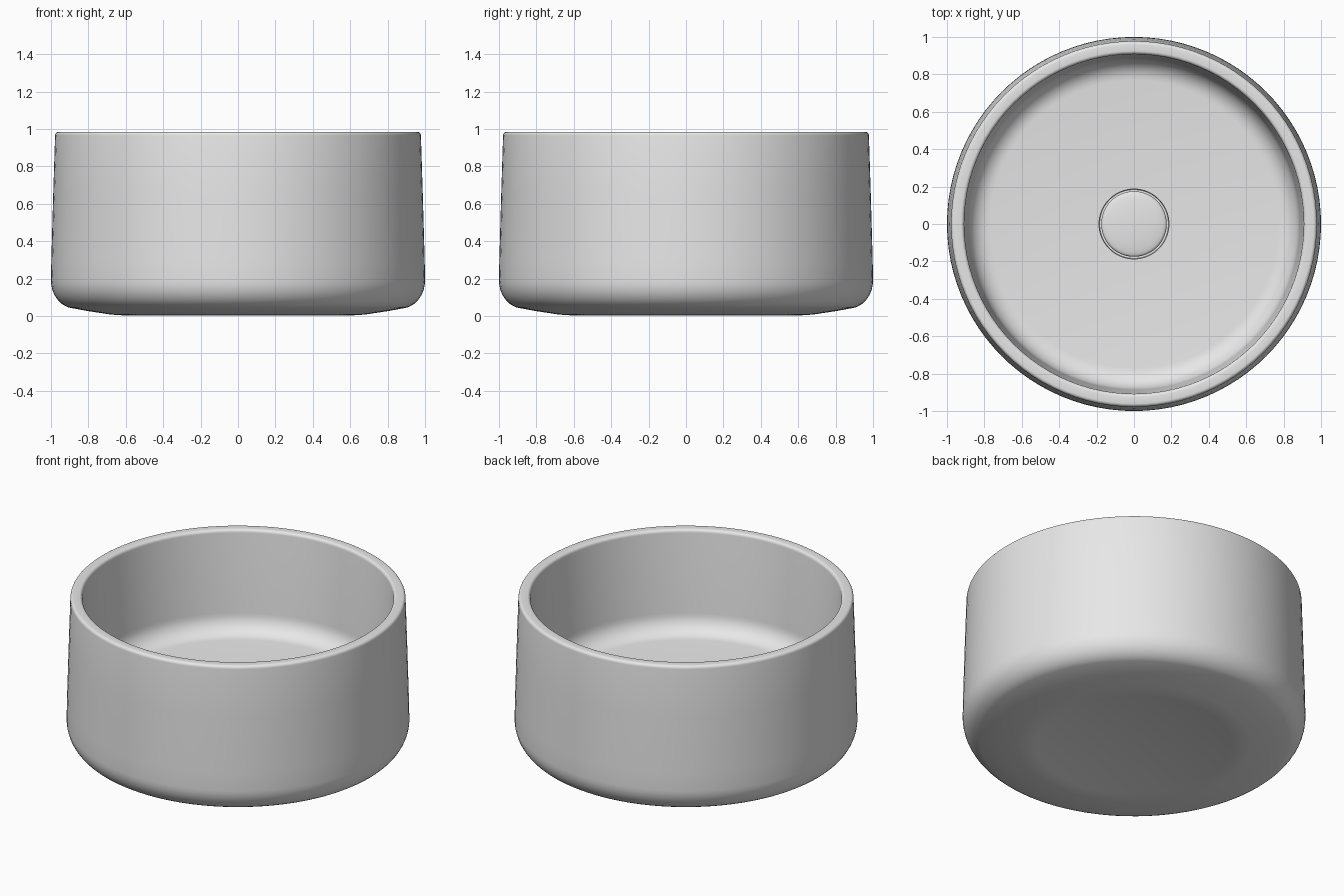
import bpy
import bmesh
import math

if "Cube" in bpy.data.objects:
    bpy.data.objects.remove(bpy.data.objects["Cube"])

SEGMENTS = 96

ceramic = bpy.data.materials.new("pale_grey_ceramic")
ceramic.use_nodes = True
GREY = (0.8, 0.8, 0.8, 1)
ceramic.diffuse_color = GREY
ceramic.node_tree.nodes["Principled BSDF"].inputs["Base Color"].default_value = GREY


def arc(cx, cz, rx, rz, start, end, steps=8):
    """Points on an elliptical arc, angles in degrees."""
    angles = [math.radians(start + (end - start) * i / steps) for i in range(steps + 1)]
    return [(cx + rx * math.cos(a), cz + rz * math.sin(a)) for a in angles]


def lathe(name, profile):
    """Spin a radius and height profile about the z axis."""
    bm = bmesh.new()
    verts = [bm.verts.new((r, 0, z)) for r, z in profile]
    edges = [bm.edges.new(pair) for pair in zip(verts, verts[1:])]
    bmesh.ops.spin(bm, geom=verts + edges, cent=(0, 0, 0), axis=(0, 0, 1),
                   angle=math.tau, steps=SEGMENTS, use_merge=True)
    bmesh.ops.remove_doubles(bm, verts=bm.verts, dist=0.0001)
    bmesh.ops.recalc_face_normals(bm, faces=bm.faces)
    mesh = bpy.data.meshes.new(name)
    bm.to_mesh(mesh)
    bm.free()
    obj = bpy.data.objects.new(name, mesh)
    bpy.context.collection.objects.link(obj)
    mesh.materials.append(ceramic)
    bpy.ops.object.select_all(action="DESELECT")
    obj.select_set(True)
    bpy.context.view_layer.objects.active = obj
    bpy.ops.object.shade_smooth_by_angle(angle=math.radians(40))
    return obj


# Basin: underside, rounded foot, drafted wall, rim, inner wall, floor, drain seat
underside = [(0, 0.008), (0.57, 0.008), (0.59, 0.002), (0.68, 0.008), (0.8, 0.026)]
foot = arc(0.87, 0.19, 0.13, 0.15, -75, 0)
rim = (arc(0.96, 0.965, 0.018, 0.02, 0, 90, 5)
       + arc(0.926, 0.965, 0.018, 0.02, 90, 180, 5))
inner_corner = arc(0.77, 0.46, 0.115, 0.12, 0, -90)
drain_seat = [(0.3, 0.327), (0.187, 0.325), (0.184, 0.29), (0, 0.29)]
lathe("basin", underside + foot + [(0.998, 0.3), (0.988, 0.65)]
      + rim + inner_corner + drain_seat)

# Drain cover: shallow domed disc sitting in its seat
lathe("drain_cover", [(0, 0.292), (0.172, 0.292), (0.175, 0.325)]
      + arc(0, 0.33, 0.173, 0.02, 10, 90))
